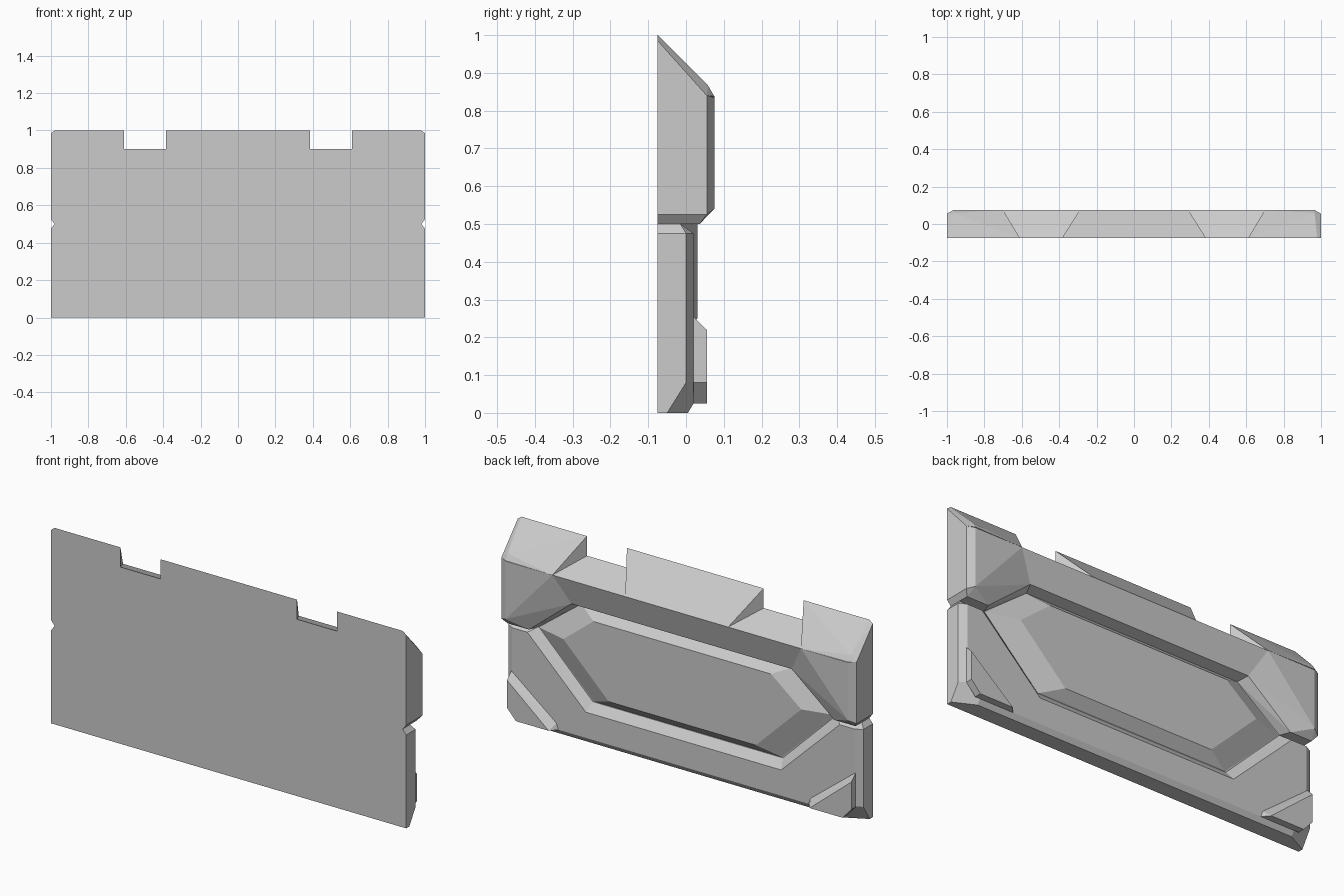
import bpy, bmesh

if "Cube" in bpy.data.objects:
    bpy.data.objects.remove(bpy.data.objects["Cube"])

F, V, B = -0.075, -0.015, 0.075      # front face, recess floor, rearmost ridge (y)
PLATE, PANEL, LIP = 0.02, 0.03, 0.036


def at(y, *xz):
    """Points given as (x, z) pairs on one depth plane."""
    return [(x, y, z) for x, z in xz]


def solid(name, pts, centred):
    """Convex faceted block; centred ones span both halves, others are mirrored."""
    if centred:
        pts = pts + [(-x, y, z) for x, y, z in pts]
    bm = bmesh.new()
    for p in pts:
        bm.verts.new(p)
    res = bmesh.ops.convex_hull(bm, input=bm.verts[:])
    junk = [g for g in res["geom_interior"] + res["geom_unused"]
            if isinstance(g, bmesh.types.BMVert)]
    bmesh.ops.delete(bm, geom=list(set(junk)), context='VERTS')
    bmesh.ops.dissolve_limit(bm, angle_limit=0.02, verts=bm.verts[:], edges=bm.edges[:])
    bmesh.ops.recalc_face_normals(bm, faces=bm.faces[:])
    me = bpy.data.meshes.new(name)
    bm.to_mesh(me)
    bm.free()
    ob = bpy.data.objects.new(name, me)
    bpy.context.collection.objects.link(ob)
    if not centred:
        ob.modifiers.new("mirror", 'MIRROR').use_mirror_merge = False
    return ob


# Flat wall behind the relief, split at the side V notches
solid("lower_wall",
      at(F, (1, 0), (1, .475), (.98, .5)) + at(-.05, (1, 0))
      + at(V, (.932, 0), (1, .056), (1, .475), (.98, .5)), True)
solid("upper_wall",
      at(F, (.98, .5), (1, .525), (1, .84), (.61, .9))
      + at(V, (.98, .5), (1, .525), (1, .84), (.664, .874)), True)

# Top beam with sloped rear face and overhanging lip
solid("top_beam",
      at(B, (.7, .835)) + at(LIP, (.62, .695)) + at(V, (.60, .68), (.664, .874)), True)

# Heavy faceted upper corners
solid("corner_block",
      at(B, (.7, .835), (.965, .835), (.965, .54))
      + at(.055, (1, .84), (1, .525))
      + at(LIP, (.62, .695), (.86, .5), (.98, .5))
      + at(V, (.60, .68), (.84, .5), (.98, .5), (1, .525), (1, .84), (.664, .874)), False)

# Battlements with flared gaps
solid("end_merlon",
      at(F, (.61, .9), (.61, 1), (.98, 1), (1, .985), (1, .84))
      + at(B, (.7, .835), (.965, .838)) + at(.055, (1, .84)) + at(.058, (.965, .867)), False)
solid("middle_merlon", at(F, (.385, .9), (.385, 1)) + at(B, (.29, .835)), True)

# Lower surround of the recess
solid("bottom_rail",
      at(PLATE, (.55, .025), (.55, .156)) + at(.005, (.55, 0))
      + at(V, (.55, 0), (.535, .2)), True)
solid("lower_corner_plate",
      at(PLATE, (.55, .025), (.55, .156), (.88, .475), (.965, .475), (.965, .083), (.894, .025))
      + at(.005, (.55, 0), (.893, 0)) + at(0, (1, .475), (1, .08))
      + at(V, (.55, 0), (.535, .2), (.84, .5), (.98, .5), (1, .475), (1, .056), (.932, 0)), False)

# Raised six-sided centre panel
solid("centre_panel",
      at(PANEL, (.415, .25), (.67, .5), (.50, .635))
      + at(V, (.53, .203), (.835, .497), (.60, .68)), True)

# Corner brackets on the lower plate
solid("corner_bracket",
      at(.055, (.97, .22), (.97, .08), (.92, .025), (.735, .025))
      + at(PLATE, (.97, .255), (.97, .08), (.92, .025), (.705, .025), (.715, .055)), False)
